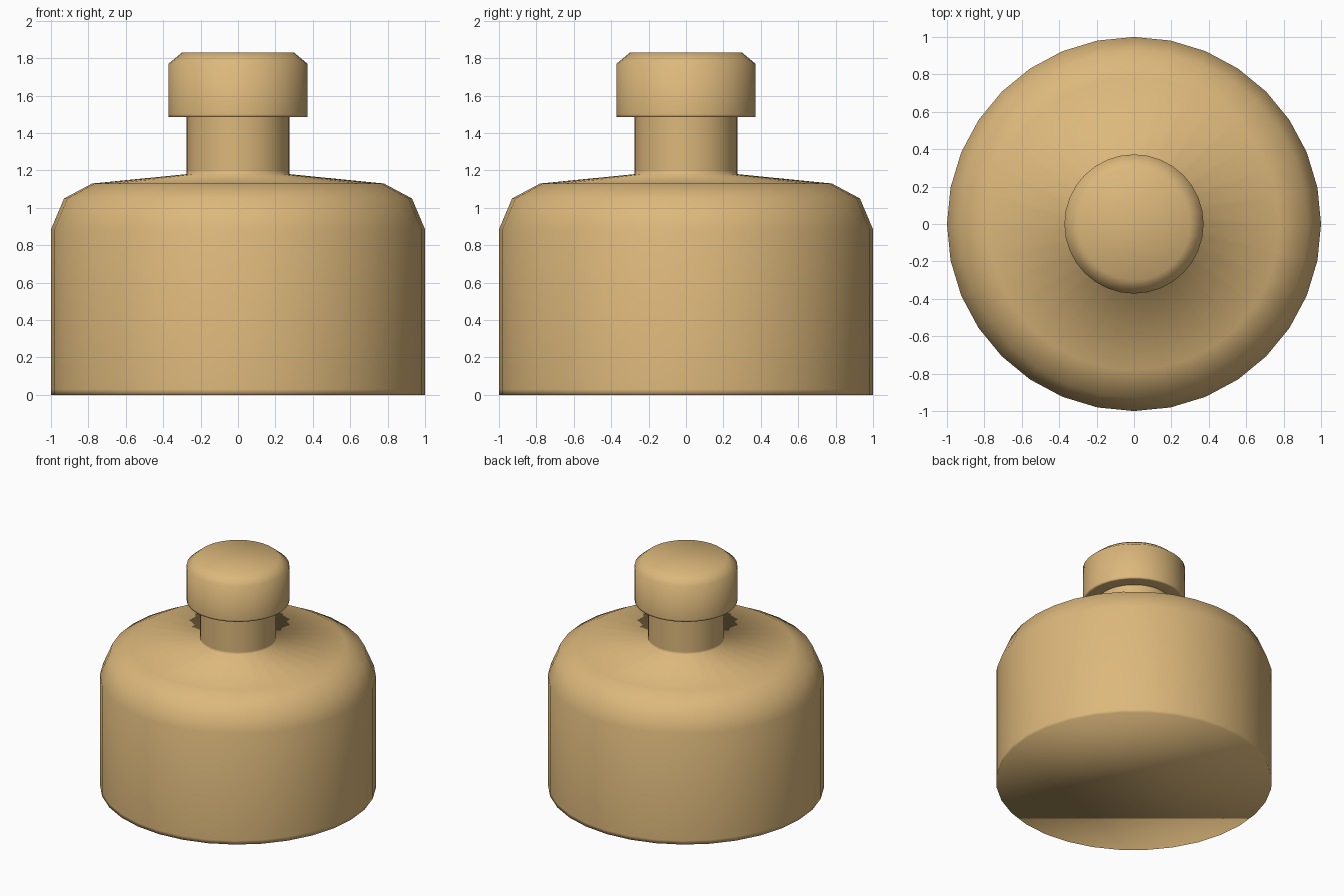
import bpy, bmesh
from math import sin, cos, tau

if "Cube" in bpy.data.objects:
    bpy.data.objects.remove(bpy.data.objects["Cube"])

SIDES = 32

tan = bpy.data.materials.new("tan")
tan.diffuse_color = (0.72, 0.48, 0.2, 1)
tan.use_nodes = True
tan.node_tree.nodes["Principled BSDF"].inputs["Base Color"].default_value = tan.diffuse_color


def lathe(name, profile, close_bottom=False, close_top=False):
    """Turn a list of (radius, height) points around z, smooth shaded."""
    bm = bmesh.new()
    rings = [[bm.verts.new((r * cos(tau * i / SIDES), r * sin(tau * i / SIDES), z))
              for i in range(SIDES)] for r, z in profile]
    for low, high in zip(rings, rings[1:]):
        for i in range(SIDES):
            j = (i + 1) % SIDES
            bm.faces.new((low[i], low[j], high[j], high[i]))
    if close_bottom:
        bm.faces.new(rings[0][::-1])
    if close_top:
        bm.faces.new(rings[-1])
    for f in bm.faces:
        f.smooth = True
    mesh = bpy.data.meshes.new(name)
    bm.to_mesh(mesh)
    bm.free()
    mesh.materials.append(tan)
    obj = bpy.data.objects.new(name, mesh)
    bpy.context.collection.objects.link(obj)
    return obj


# Body with rounded shoulder, running into the neck
lathe("bottle_body", [(1, 0), (1, 0.03), (1, 0.885), (0.93, 1.05), (0.78, 1.13),
                      (0.275, 1.18), (0.275, 1.2), (0.275, 1.485)], close_bottom=True)

# Stopper cap with a chamfered top edge
lathe("bottle_cap", [(0.275, 1.485), (0.36, 1.485), (0.372, 1.487), (0.372, 1.5),
                     (0.372, 1.77), (0.3, 1.83)], close_top=True)
